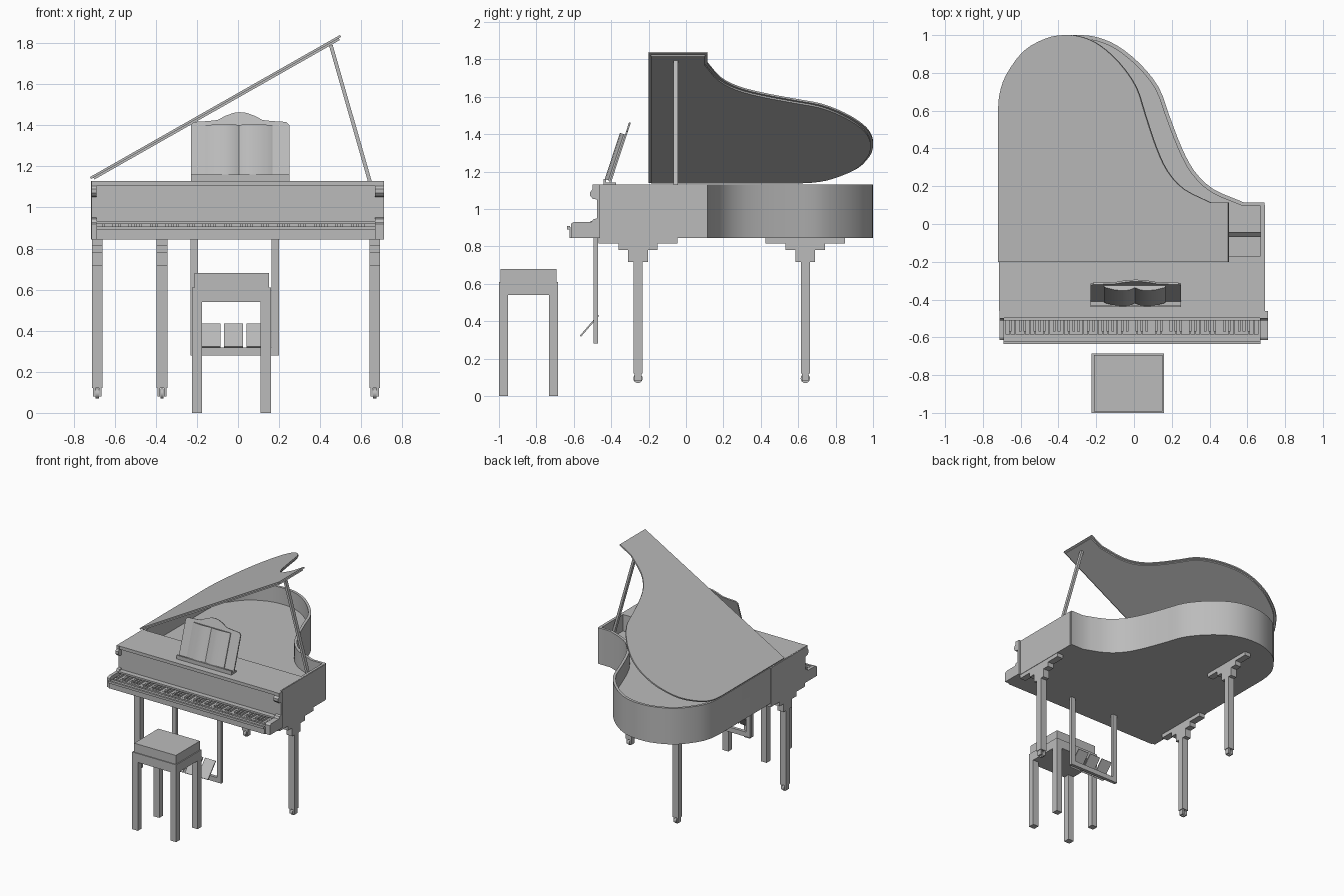
import bpy, bmesh, math
from mathutils import Matrix, Vector

if "Cube" in bpy.data.objects:
    bpy.data.objects.remove(bpy.data.objects["Cube"])

grey = bpy.data.materials.new("plain grey")
grey.use_nodes = True
COL = (0.5, 0.5, 0.5, 1)
grey.diffuse_color = COL
grey.node_tree.nodes["Principled BSDF"].inputs["Base Color"].default_value = COL


def finish(name, bm, matrix=None, smooth=False):
    bmesh.ops.recalc_face_normals(bm, faces=bm.faces)
    if matrix:
        bm.transform(matrix)
    me = bpy.data.meshes.new(name)
    bm.to_mesh(me)
    bm.free()
    me.materials.append(grey)
    ob = bpy.data.objects.new(name, me)
    bpy.context.collection.objects.link(ob)
    if smooth:
        bpy.ops.object.select_all(action='DESELECT')
        ob.select_set(True)
        bpy.context.view_layer.objects.active = ob
        bpy.ops.object.shade_smooth_by_angle(angle=math.radians(30))
    return ob


def add_box(bm, x0, x1, y0, y1, z0, z1):
    m = Matrix.Translation(((x0 + x1) / 2, (y0 + y1) / 2, (z0 + z1) / 2))
    bmesh.ops.create_cube(bm, size=1, matrix=m @ Matrix.Diagonal((x1 - x0, y1 - y0, z1 - z0, 1)))


def boxes(name, *dims, matrix=None):
    bm = bmesh.new()
    for d in dims:
        add_box(bm, *d)
    return finish(name, bm, matrix)


def prism(name, pts, axis, lo, hi, matrix=None, smooth=False, hole=None):
    """Extrude a closed 2D outline along an axis, with an optional matching inner outline."""
    place = {'x': lambda a, b, t: (t, a, b), 'y': lambda a, b, t: (a, t, b),
             'z': lambda a, b, t: (a, b, t)}[axis]
    bm = bmesh.new()
    loops = [[bm.verts.new(place(a, b, t)) for a, b in ring]
             for ring in ([pts, hole] if hole else [pts]) for t in (lo, hi)]
    n = len(pts)

    def bridge(p, q):
        for i in range(n):
            j = (i + 1) % n
            bm.faces.new((p[i], p[j], q[j], q[i]))
    bridge(loops[0], loops[1])
    if hole:
        bridge(loops[2], loops[3])
        bridge(loops[0], loops[2])
        bridge(loops[1], loops[3])
    else:
        bm.faces.new(loops[0])
        bm.faces.new(loops[1])
    return finish(name, bm, matrix, smooth)


def spline(pts, steps):
    """Smooth open curve through the points."""
    p = [Vector(q) for q in pts]
    p = [2 * p[0] - p[1]] + p + [2 * p[-1] - p[-2]]
    out = []
    for i in range(1, len(p) - 2):
        a, b, c, d = p[i - 1:i + 3]
        for s in range(steps):
            t = s / steps
            out.append(0.5 * (2 * b + (c - a) * t + (2 * a - 5 * b + 4 * c - d) * t * t
                              + (3 * b - a - 3 * c + d) * t ** 3))
    return [tuple(v) for v in out] + [tuple(p[-2])]


def inset(pts, d):
    """Offset a clockwise outline inwards."""
    out = []
    for i, q in enumerate(pts):
        a, b, c = Vector(pts[i - 1]), Vector(q), Vector(pts[(i + 1) % len(pts)])
        n1, n2 = [Vector((e.y, -e.x)).normalized() for e in (b - a, c - b)]
        out.append(tuple(b + (n1 + n2) * d / (1 + n1.dot(n2))))
    return out


# Plan of the wing-shaped case
bent_side = spline([(-.71, .6), (-.70, .69), (-.66, .79), (-.555, .915), (-.42, .982), (-.31, 1.0),
                    (-.2, .99), (-.09, .945), (.03, .85), (.13, .725), (.185, .58), (.25, .41),
                    (.32, .28), (.42, .185), (.58, .115)], 3)


def plan(front):
    return [(-.71, front)] + bent_side + [(.69, .115), (.69, front)]


# Case: solid base, hollow rim, front block and top deck
prism("case_base", plan(-.47), 'z', .845, 1.0, smooth=True)
rim = plan(-.19)
prism("case_rim", rim, 'z', 1.0, 1.13, smooth=True, hole=inset(rim, .02))
boxes("front_block", (-.71, .69, -.47, -.17, 1.0, 1.13))
boxes("front_deck_edge", (-.69, .67, -.497, -.46, 1.105, 1.13))

# Raised lid: panel and inset lower lip, hinged on the straight side
hinge = Matrix.Translation((-.71, 0, 1.13)) @ Matrix.Rotation(math.radians(-29.6), 4, 'Y') \
    @ Matrix.Translation((.71, 0, 0))
lid = plan(-.2)
prism("lid_panel", lid, 'z', .01, .021, hinge, True)
prism("lid_lower_lip", inset(lid, .013), 'z', 0, .01, hinge, True)

# Prop stick
bottom, top = Vector((.642, -.055, 1.0)), Vector((.452, -.055, 1.79))
bottom += (top - bottom) * .0
bottom.x = .678
lean = (top - bottom)
boxes("lid_prop", (-.009, .009, -.013, .013, 0, lean.length),
      matrix=Matrix.Translation(bottom) @ Matrix.Rotation(math.atan2(lean.x, lean.z), 4, 'Y'))

# Scrolled cheeks at both ends of the keyboard
cheek = [(-.615, .845), (-.615, .92), (-.6, .93), (-.505, .93), (-.495, .945), (-.475, .95),
         (-.475, 1.05), (-.5, 1.055), (-.512, 1.07), (-.512, 1.09), (-.5, 1.105), (-.5, 1.13),
         (-.46, 1.13), (-.46, .845)]
prism("left_cheek", cheek, 'x', .667, .71)
prism("right_cheek", cheek, 'x', -.713, -.688)
boxes("right_cheek_strip", (-.716, -.708, -.46, -.04, .845, 1.128))
boxes("left_cheek_strip", (.688, .694, -.46, .1, .845, 1.128))

# Key bed, front rail and keys
boxes("key_bed", (-.69, .67, -.61, -.46, .845, .895))
boxes("key_slip", (-.69, .67, -.624, -.59, .845, .9), (-.69, .67, -.636, -.62, .89, .908))
KEYS = 52
pitch = 1.34 / KEYS
boxes("white_keys", *[(-.68 + i * pitch, -.68 + (i + .94) * pitch, -.585, -.465, .89, .908)
                      for i in range(KEYS)])
boxes("black_keys", *[(-.68 + (i + .72) * pitch, -.68 + (i + 1.25) * pitch, -.57, -.465, .905, .922)
                      for i in range(KEYS - 1) if i % 7 in (0, 2, 3, 5, 6)])
boxes("key_back_rail", (-.69, .67, -.51, -.46, .922, .935))

# Music desk, ledge and open book
tilt = Matrix.Translation((.01, -.41, 1.13)) @ Matrix.Rotation(math.radians(-18.4), 4, 'X')
half = [(.24, 0), (.24, .285), (.225, .3), (.15, .305), (.11, .31), (.07, .332), (.03, .347)]
prism("music_desk", half + [(0, .35)] + [(-x, z) for x, z in reversed(half)], 'y', -.005, .005, tilt)
boxes("desk_ledge", (-.23, .25, -.44, -.375, 1.13, 1.142), (-.23, .25, -.44, -.428, 1.142, 1.16))
for side, name in ((-1, "right"), (1, "left")):
    page = [(0, -.016), (.03, -.03), (.07, -.033), (.11, -.028), (.15, -.018), (.163, -.012),
            (.163, -.005), (0, -.005)]
    prism("book_" + name + "_page", [(side * x - .005, y) for x, y in page], 'z', .02, .28, tilt, True)

# Legs with stepped brackets and casters
for name, x, y in (("front_right", -.685, -.257), ("front_left", .665, -.257), ("rear", -.37, .638)):
    w = .026
    steps = [(.024, .12, .72), (.053, .715, .78), (.105, .78, .815), (.212, .815, .847)]
    boxes(name + "_leg", *[(x - w, x + w, y - d, y + d, z0, z1) for d, z0, z1 in steps])
    boxes(name + "_caster_fork", *[(x + s - .006, x + s + .006, y - .018, y + .018, .08, .122)
                                   for s in (-.015, .015)])
    bm = bmesh.new()
    bmesh.ops.create_cone(bm, cap_ends=True, segments=16, radius1=.025, radius2=.025, depth=.016,
                          matrix=Matrix.Translation((x, y, .094)) @ Matrix.Rotation(math.pi / 2, 4, 'Y'))
    finish(name + "_caster_wheel", bm, smooth=True)

# Pedal frame and pedals
boxes("pedal_frame", (-.232, -.195, -.495, -.47, .28, .85), (.162, .2, -.495, -.47, .28, .85),
      (-.232, .2, -.495, -.47, .28, .318))
for i, name in enumerate(("right", "middle", "left")):
    x = -.178 + i * .11
    prism(name + "_pedal", [(-.568, .322), (-.562, .316), (-.465, .428), (-.471, .434)], 'x', x, x + .092)

# Stool
boxes("stool_legs", *[(x, x + .05, y, y + .048, 0, .55) for x in (-.225, .11) for y in (-1, -.733)])
boxes("stool_apron", (-.225, .16, -1, -.685, .54, .61))
boxes("stool_cushion", (-.212, .152, -.993, -.693, .61, .68))
